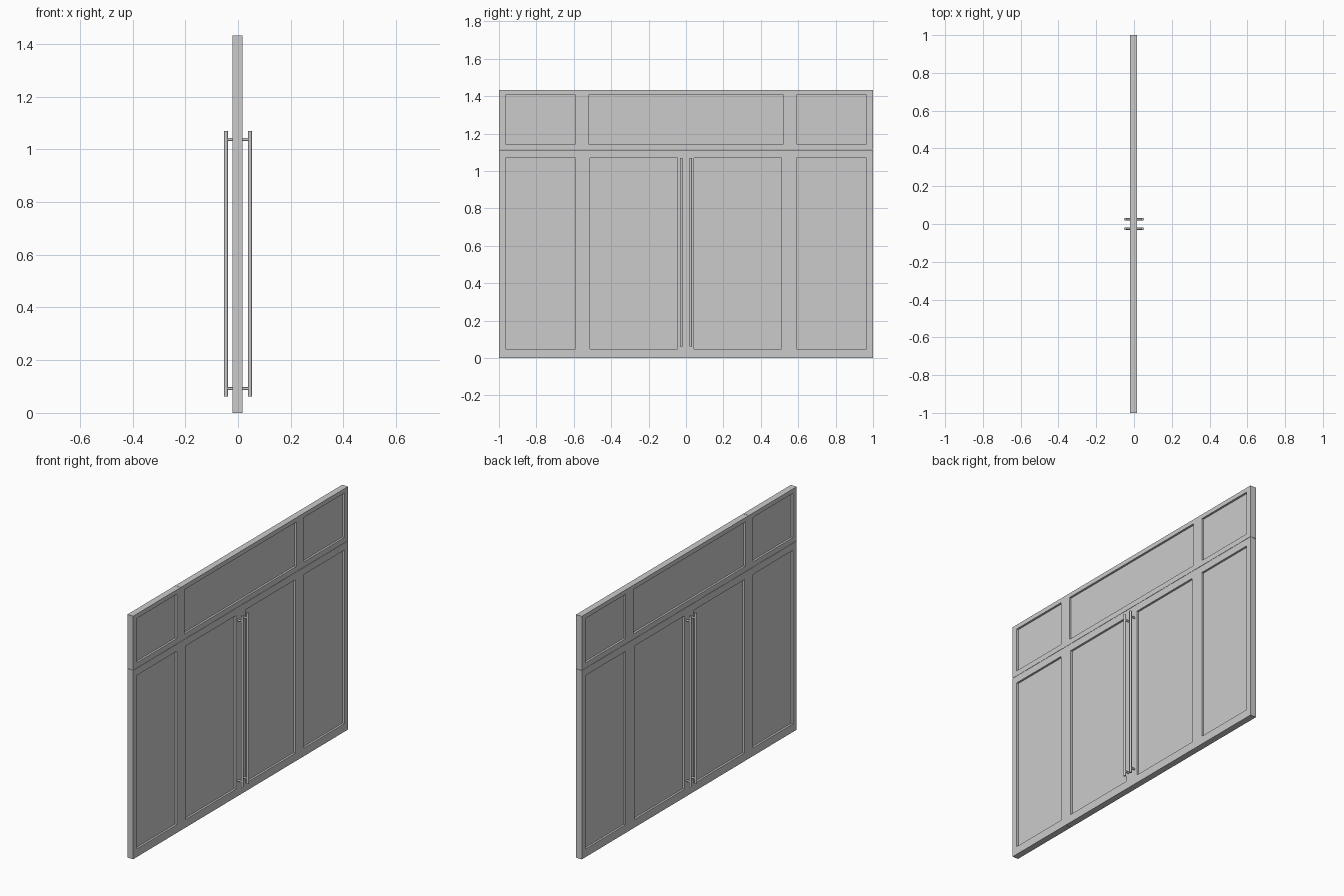
import bpy, bmesh
from mathutils import Matrix, Vector

if "Cube" in bpy.data.objects:
    bpy.data.objects.remove(bpy.data.objects["Cube"])

X0, X1 = -0.021, 0.017      # frame thickness range
RECESS = 0.012              # glass set-back from each face
SEAM = 0.0008               # half gap between frame sections


def finish(bm, name):
    bmesh.ops.recalc_face_normals(bm, faces=bm.faces)
    me = bpy.data.meshes.new(name)
    bm.to_mesh(me)
    bm.free()
    ob = bpy.data.objects.new(name, me)
    bpy.context.collection.objects.link(ob)
    return ob


def frame(name, y0, y1, z0, z1, holes, hz0, hz1):
    """Flat frame with a row of rectangular openings."""
    ys = [y0] + [v for h in holes for v in h] + [y1]
    zs = [z0, hz0, hz1, z1]
    bm = bmesh.new()
    grid = [[bm.verts.new((X0, y, z)) for z in zs] for y in ys]
    for i in range(len(ys) - 1):
        for j in range(3):
            if i % 2 and j == 1:
                continue        # opening
            bm.faces.new((grid[i][j], grid[i + 1][j],
                          grid[i + 1][j + 1], grid[i][j + 1]))
    ext = bmesh.ops.extrude_face_region(bm, geom=bm.faces[:])["geom"]
    bmesh.ops.translate(bm, vec=(X1 - X0, 0, 0),
                        verts=[g for g in ext if isinstance(g, bmesh.types.BMVert)])
    finish(bm, name)


def glass(name, y0, y1, z0, z1):
    bm = bmesh.new()
    size = (X1 - X0 - 2 * RECESS, y1 - y0, z1 - z0)
    centre = ((X0 + X1) / 2, (y0 + y1) / 2, (z0 + z1) / 2)
    bmesh.ops.create_cube(bm, size=1, matrix=Matrix.Translation(centre)
                          @ Matrix.Diagonal((*size, 1)))
    finish(bm, name)


def rod(bm, a, b, r):
    a, b = Vector(a), Vector(b)
    rot = (b - a).to_track_quat('Z', 'Y').to_matrix().to_4x4()
    bmesh.ops.create_cone(bm, cap_ends=True, segments=16, radius1=r, radius2=r,
                          depth=(b - a).length,
                          matrix=Matrix.Translation((a + b) / 2) @ rot)


# Framed sections: name, y range, openings
SPLIT, MID, TOP = -0.556, 1.113, 1.432
side_l, side_r = (-0.966, -0.592), (0.591, 0.965)
lower = (0.0, MID - SEAM, 0.048, 1.07)
upper = (MID + SEAM, TOP, 1.145, 1.406)
sections = [
    ("side_window", -1, SPLIT - SEAM, [side_l], lower),
    ("door_section", SPLIT + SEAM, 1, [(-0.513, -0.045), (0.044, 0.51), side_r], lower),
    ("side_transom", -1, SPLIT - SEAM, [side_l], upper),
    ("main_transom", SPLIT + SEAM, 1, [(-0.522, 0.52), side_r], upper),
]
for name, y0, y1, holes, (z0, z1, hz0, hz1) in sections:
    frame(name + "_frame", y0, y1, z0, z1, holes, hz0, hz1)
    for k, (a, b) in enumerate(holes):
        glass(f"{name}_glass_{k + 1}", a, b, hz0, hz1)

# Pull handles on both faces of both doors
for sx, face, wall in ((-1, "outer", X0), (1, "inner", X1)):
    for sy, side in ((-1, "left"), (1, "right")):
        bm = bmesh.new()
        x, y = sx * 0.0455, sy * 0.025
        rod(bm, (x, y, 0.062), (x, y, 1.069), 0.007)
        for z in (0.092, 1.037):
            rod(bm, (x, y, z), (wall - sx * 0.003, y, z), 0.0055)
        ob = finish(bm, f"{side}_{face}_handle")
        bpy.ops.object.select_all(action='DESELECT')
        ob.select_set(True)
        bpy.context.view_layer.objects.active = ob
        bpy.ops.object.shade_smooth_by_angle()
